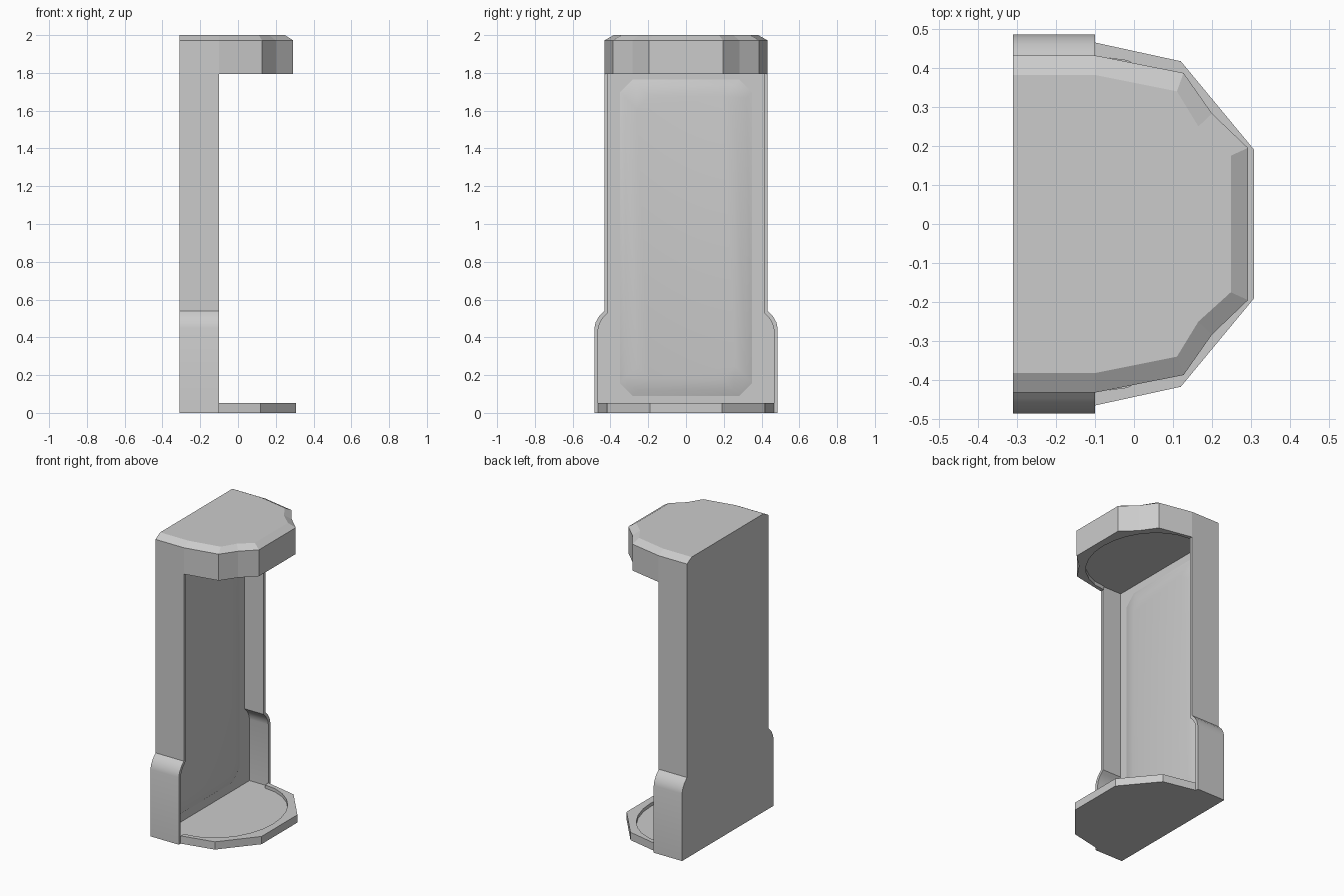
import bpy, bmesh, math

if "Cube" in bpy.data.objects:
    bpy.data.objects.remove(bpy.data.objects["Cube"])


def loft(name, rings):
    """Closed solid from a list of matching 3D rings."""
    bm = bmesh.new()
    vs = [[bm.verts.new(p) for p in r] for r in rings]
    n = len(vs[0])
    for a, b in zip(vs, vs[1:]):
        for i in range(n):
            j = (i + 1) % n
            bm.faces.new((a[i], a[j], b[j], b[i]))
    bm.faces.new(vs[0][::-1])
    bm.faces.new(vs[-1])
    bmesh.ops.recalc_face_normals(bm, faces=bm.faces)
    me = bpy.data.meshes.new(name)
    bm.to_mesh(me)
    bm.free()
    ob = bpy.data.objects.new(name, me)
    bpy.context.collection.objects.link(ob)
    return ob


def cut(ob, cutter):
    m = ob.modifiers.new("cut", 'BOOLEAN')
    m.operation = 'DIFFERENCE'
    m.solver = 'EXACT'
    m.object = cutter
    bpy.ops.object.select_all(action='DESELECT')
    bpy.context.view_layer.objects.active = ob
    ob.select_set(True)
    bpy.ops.object.modifier_apply(modifier=m.name)
    bpy.data.objects.remove(cutter)


def smooth(ob):
    bpy.ops.object.select_all(action='DESELECT')
    bpy.context.view_layer.objects.active = ob
    ob.select_set(True)
    bpy.ops.object.shade_smooth_by_angle(angle=math.radians(32))


def mirror(half):
    """Complete a half outline across its first coordinate's partner axis (second value)."""
    return half + [(a, -b) for a, b in reversed(half)]


def at_z(pts, z):
    return [(x, y, z) for x, y in pts]


def at_x(pts, x):
    return [(x, y, z) for z, y in pts]


def recess(rx, ry, back_y):
    """Half ellipse in front, rectangle running back into the shell cavity."""
    arc = [(-0.1 + rx * math.sin(t), ry * math.cos(t))
           for t in [math.pi * i / 14 for i in range(15)]]
    return [(-0.24, back_y), (-0.1, back_y)] + arc + [(-0.1, -back_y), (-0.24, -back_y)]


# back shell: silhouette with a wider foot, hollowed from the front
def shell_half(inset, z0, z1):
    foot = [(0.45, 0.485), (0.48, 0.478), (0.51, 0.461), (0.525, 0.447), (0.54, 0.432)]
    return ([(z0, 0.485 - inset)] + [(z - inset * 0.4, y - inset) for z, y in foot]
            + [(z1, 0.432 - inset)])


outer = mirror(shell_half(0, 0, 1.795))
shell = loft("back_shell", [at_x(outer, -0.31), at_x(outer, -0.1)])
inner = mirror(shell_half(0.02, 0.03, 1.9))
cut(shell, loft("cavity", [at_x(inner, -0.24), at_x(inner, 0.0)]))
smooth(shell)

# raised pillow panel on the inside of the back
def panel_ring(d, x):
    y, lo, hi, c = 0.35 - d, 0.09 + d, 1.765 - d, 0.068
    return at_x(mirror([(lo, y - c), (lo + c, y), (hi - c, y), (hi, y - c)]), x)


smooth(loft("inner_panel", [panel_ring(0, -0.25), panel_ring(0, -0.235),
                            panel_ring(0.03, -0.222), panel_ring(0.09, -0.212)]))

# top cap with chamfered upper edge and a shallow recess underneath
rim = mirror([(-0.31, 0.432), (-0.1, 0.432), (0.127, 0.387), (0.2, 0.283), (0.292, 0.195)])
crown = mirror([(-0.31, 0.382), (-0.1, 0.382), (0.11, 0.34), (0.165, 0.25), (0.248, 0.175)])
cap = loft("top_cap", [at_z(rim, 1.795), at_z(rim, 1.972), at_z(crown, 2.0)])
r = recess(0.345, 0.405, 0.412)
cut(cap, loft("cap_recess", [at_z(r, 1.7), at_z(r, 1.82)]))

# base plate with a shallow tray
plate = mirror([(-0.1, 0.465), (0.12, 0.417), (0.308, 0.19)])
base = loft("base_plate", [at_z(plate, 0), at_z(plate, 0.052)])
r = recess(0.36, 0.43, 0.44)
cut(base, loft("tray_recess", [at_z(r, 0.03), at_z(r, 0.2)]))
